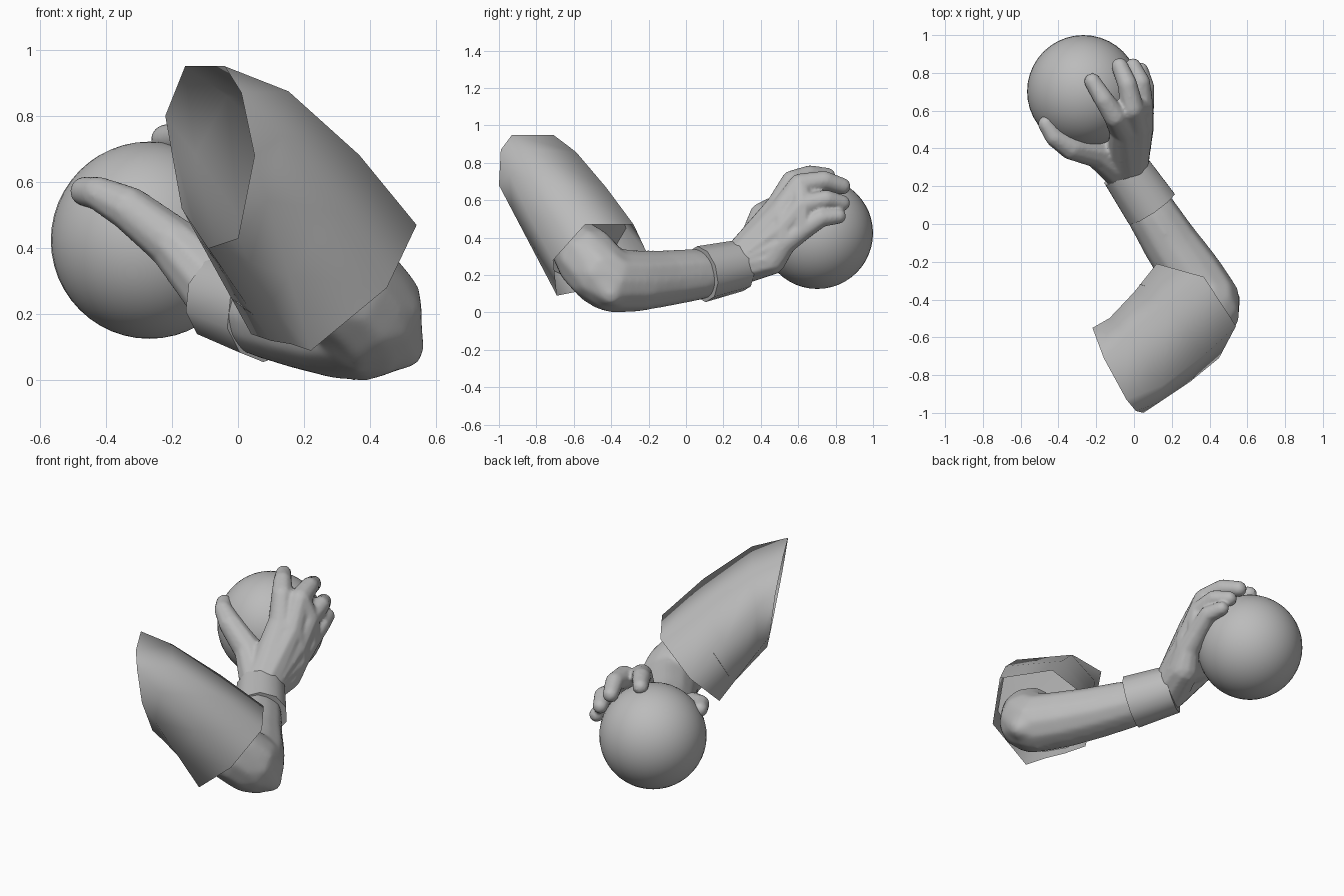
import bpy
import bmesh
from mathutils import Vector

if "Cube" in bpy.data.objects:
    bpy.data.objects.remove(bpy.data.objects["Cube"])

# One plain grey for everything
grey = bpy.data.materials.new("plain_grey")
grey.use_nodes = True
grey.diffuse_color = (0.5, 0.5, 0.5, 1)
grey.node_tree.nodes["Principled BSDF"].inputs["Base Color"].default_value = (0.5, 0.5, 0.5, 1)


def finish(name, bm, angle=None):
    mesh = bpy.data.meshes.new(name)
    bm.to_mesh(mesh)
    bm.free()
    obj = bpy.data.objects.new(name, mesh)
    bpy.context.collection.objects.link(obj)
    mesh.materials.append(grey)
    mesh.shade_smooth()
    if angle:
        bpy.ops.object.select_all(action="DESELECT")
        obj.select_set(True)
        bpy.context.view_layer.objects.active = obj
        bpy.ops.object.shade_smooth_by_angle(angle=angle)
    return obj


# Directions used to place a rounded joint
tmp = bmesh.new()
bmesh.ops.create_icosphere(tmp, subdivisions=2, radius=1)
DIRS = [v.co.copy() for v in tmp.verts]
tmp.free()


def limb(bm, joints):
    """Chain of tapered capsules through (x, y, z, radius) joints."""
    for a, b in zip(joints, joints[1:]):
        verts = [bm.verts.new(Vector(j[:3]) + d * j[3]) for j in (a, b) for d in DIRS]
        hull = bmesh.ops.convex_hull(bm, input=verts)
        inner = {g for g in hull["geom_interior"] + hull["geom_unused"]
                 if isinstance(g, bmesh.types.BMVert)}
        bmesh.ops.delete(bm, geom=list(inner), context="VERTS")


def flesh(name, chains, voxel, smoothing):
    bm = bmesh.new()
    for chain in chains:
        limb(bm, chain)
    obj = finish(name, bm)
    remesh = obj.modifiers.new("merge", "REMESH")
    remesh.mode = "VOXEL"
    remesh.voxel_size = voxel
    remesh.use_smooth_shade = True
    smooth = obj.modifiers.new("soften", "SMOOTH")
    smooth.factor = 0.5
    smooth.iterations = smoothing


# Ball
bm = bmesh.new()
bmesh.ops.create_uvsphere(bm, u_segments=40, v_segments=24, radius=0.298)
bmesh.ops.translate(bm, verts=bm.verts, vec=(-0.268, 0.702, 0.424))
finish("ball", bm)

# Bent arm: forearm, pointed elbow and the short upper arm
flesh("arm", [
    [(0.03, 0.16, 0.21, 0.12), (0.1, 0.05, 0.2, 0.14), (0.2, -0.11, 0.182, 0.153),
     (0.31, -0.27, 0.168, 0.167), (0.39, -0.4, 0.17, 0.172), (0.39, -0.46, 0.21, 0.175),
     (0.33, -0.52, 0.28, 0.178), (0.23, -0.58, 0.35, 0.15)],
    [(0.39, -0.4, 0.17, 0.165), (0.505, -0.4, 0.095, 0.06)],
    [(0.39, -0.46, 0.21, 0.17), (0.505, -0.4, 0.095, 0.06)]], 0.014, 14)

# Hand: palm, thumb and four fingers
wrist = (-0.04, 0.27, 0.25, 0.112)
heel = (0.01, 0.45, 0.285, 0.088)
thumb_base = (-0.19, 0.375, 0.41, 0.082)
index = (-0.06, 0.5, 0.57, 0.072)
middle = (0.005, 0.51, 0.53, 0.075)
ring = (0.035, 0.52, 0.45, 0.07)
pinky = (0.04, 0.52, 0.37, 0.068)
index_mid = (-0.1, 0.57, 0.7, 0.062)
middle_mid = (-0.01, 0.61, 0.68, 0.064)
ring_mid = (0.042, 0.62, 0.57, 0.063)
pinky_mid = (0.05, 0.62, 0.44, 0.058)
flesh("hand", [
    [(0.02, 0.18, 0.22, 0.1), wrist],
    [wrist, index, middle, ring, pinky, heel, wrist],
    [wrist, middle], [wrist, ring], [wrist, pinky],
    [middle_mid, ring_mid, pinky_mid],
    [thumb_base, heel],
    [wrist, thumb_base, (-0.33, 0.405, 0.52, 0.068), (-0.42, 0.46, 0.565, 0.052),
     (-0.465, 0.53, 0.572, 0.045)],
    [index, index_mid, (-0.16, 0.66, 0.735, 0.053), (-0.22, 0.755, 0.73, 0.045)],
    [middle, middle_mid, (-0.035, 0.74, 0.705, 0.053), (-0.075, 0.835, 0.675, 0.046)],
    [ring, ring_mid, (0.035, 0.75, 0.605, 0.052), (-0.005, 0.835, 0.585, 0.044)],
    [pinky, pinky_mid, (0.06, 0.72, 0.505, 0.05), (0.035, 0.815, 0.515, 0.042)],
], 0.01, 4)

# Wristband
start, end = Vector((0.092, 0.083, 0.205)), Vector((-0.045, 0.285, 0.25))
bm = bmesh.new()
bmesh.ops.create_cone(bm, cap_ends=True, segments=10, radius1=0.152, radius2=0.138,
                      depth=(end - start).length)
turn = (end - start).to_track_quat("Z", "Y").to_matrix()
bmesh.ops.rotate(bm, verts=bm.verts, matrix=turn)
bmesh.ops.translate(bm, verts=bm.verts, vec=(start + end) / 2)
finish("wristband", bm, 0.8)

# Sleeve: each column is shoulder point, elbow point, bulge
columns = [
    ((-0.04, -0.93, 0.95), (0.54, -0.54, 0.47), 0.07),
    ((-0.16, -0.71, 0.95), (0.37, -0.28, 0.47), 0.03),
    ((-0.22, -0.55, 0.8), (0.12, -0.21, 0.32), -0.03),
    ((-0.17, -0.565, 0.52), (0.04, -0.38, 0.14), 0),
    ((-0.09, -0.656, 0.4), (0.1, -0.49, 0.12), 0),
    ((0, -0.826, 0.43), (0.16, -0.59, 0.11), 0),
    ((0.05, -1, 0.68), (0.22, -0.69, 0.09), 0),
    ((0.01, -0.99, 0.87), (0.45, -0.71, 0.28), 0.03)]
n = len(columns)
mid_top = sum((Vector(c[0]) for c in columns), Vector()) / n
mid_end = sum((Vector(c[1]) for c in columns), Vector()) / n
axis = (mid_end - mid_top).normalized()


def sleeve_ring(bm, t, swell):
    row = []
    for top, low, bulge in columns:
        p = Vector(top).lerp(Vector(low), t)
        out = p - mid_top
        out = (out - axis * out.dot(axis)).normalized()
        row.append(bm.verts.new(p + out * bulge * swell))
    return row


bm = bmesh.new()
rings = [sleeve_ring(bm, t, s) for t, s in ((0, 0), (0.23, 1), (0.62, 0.8), (1, 0))]
for a, b in zip(rings, rings[1:]):
    for i in range(n):
        j = (i + 1) % n
        bm.faces.new((a[i], b[i], b[j], a[j]))
bmesh.ops.recalc_face_normals(bm, faces=bm.faces)
finish("sleeve", bm)

# Lining that closes the sleeve around the upper arm
bm = bmesh.new()
rim = sleeve_ring(bm, 0.72, 0.5)
hub = bm.verts.new(sum((v.co for v in rim), Vector()) / n)
for i in range(n):
    bm.faces.new((rim[i], rim[(i + 1) % n], hub))
finish("sleeve_lining", bm)
